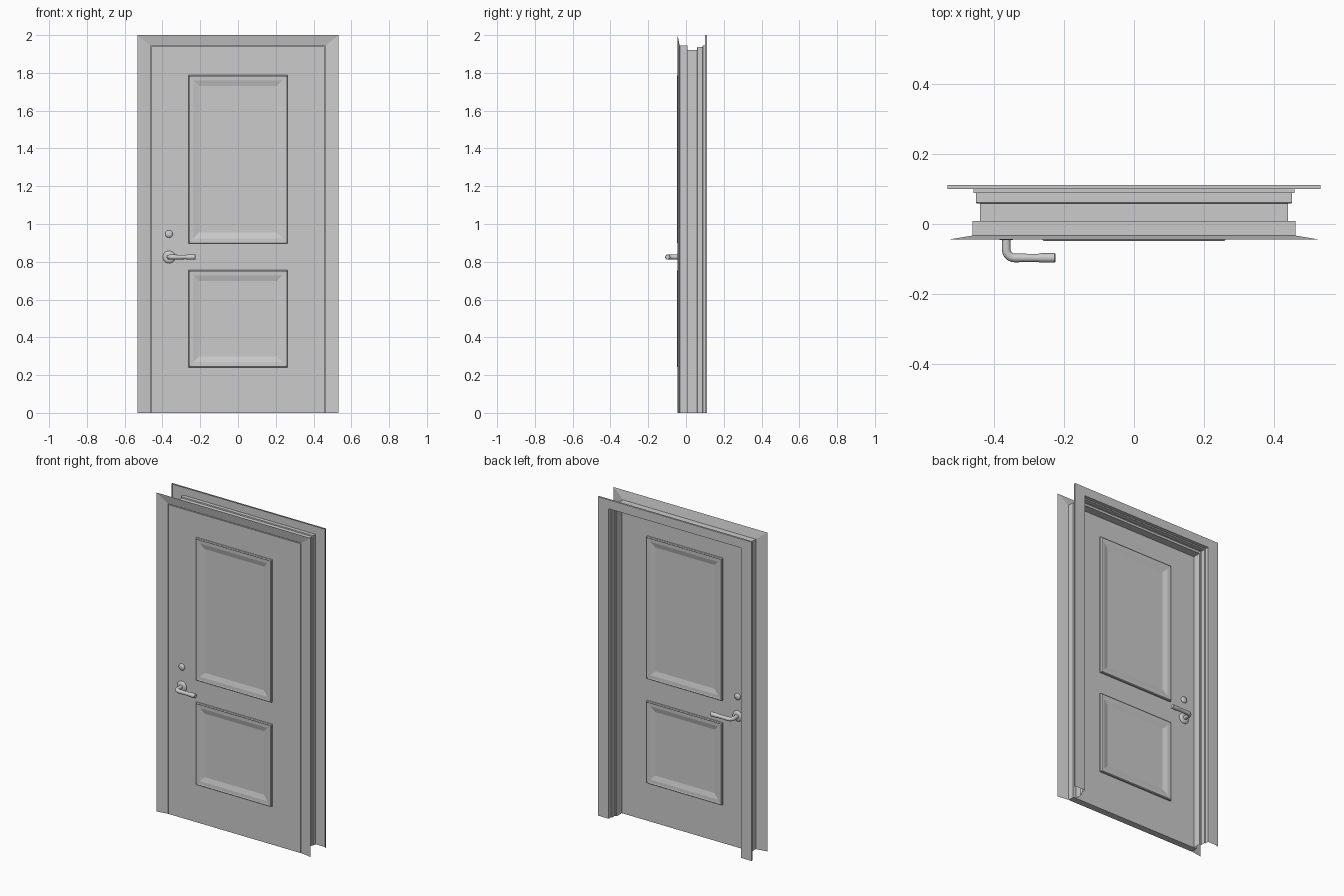
import bpy, bmesh, math
from mathutils import Matrix, Vector

if "Cube" in bpy.data.objects:
    bpy.data.objects.remove(bpy.data.objects["Cube"])

FRONT, BACK = -0.034, 0.008   # door leaf faces
HANDLE_X = -0.365


def finish(name, bm, smooth=False):
    bmesh.ops.recalc_face_normals(bm, faces=bm.faces)
    mesh = bpy.data.meshes.new(name)
    bm.to_mesh(mesh)
    bm.free()
    ob = bpy.data.objects.new(name, mesh)
    bpy.context.collection.objects.link(ob)
    if smooth:
        bpy.context.view_layer.objects.active = ob
        ob.select_set(True)
        bpy.ops.object.shade_smooth_by_angle(angle=math.radians(40))
        ob.select_set(False)
    return ob


def sweep_frame(name, profile):
    """Sweep (half width, height, y) points up, across and down the opening."""
    bm = bmesh.new()
    rows = [[bm.verts.new(p) for p in ((-w, y, 0), (-w, y, h), (w, y, h), (w, y, 0))]
            for w, h, y in profile]
    for a, b in zip(rows, rows[1:]):
        for i in range(3):
            bm.faces.new((a[i], a[i + 1], b[i + 1], b[i]))
    return finish(name, bm)


def panel(name, z0, z1, face, side):
    """Raised moulding: nested rectangles, (inset, height above leaf)."""
    bm = bmesh.new()
    steps = [(0, 0), (0, 0.009), (0.004, 0.014), (0.008, 0.011), (0.028, 0.010), (0.058, 0.002)]
    rings = []
    for inset, rise in steps:
        x, y = 0.263 - inset, face + side * rise
        rings.append([bm.verts.new(p) for p in ((-x, y, z0 + inset), (x, y, z0 + inset),
                                                (x, y, z1 - inset), (-x, y, z1 - inset))])
    for a, b in zip(rings, rings[1:]):
        for i in range(4):
            j = (i + 1) % 4
            bm.faces.new((a[i], a[j], b[j], b[i]))
    bm.faces.new(rings[-1])
    return finish(name, bm)


def lathe(name, z, face, side, profile, n=24):
    """Turned part on the leaf, (radius, height above leaf)."""
    bm = bmesh.new()
    rings = []
    for r, rise in profile:
        rings.append([bm.verts.new((HANDLE_X + r * math.cos(2 * math.pi * i / n), face + side * rise,
                                    z + r * math.sin(2 * math.pi * i / n))) for i in range(n)])
    for a, b in zip(rings, rings[1:]):
        for i in range(n):
            j = (i + 1) % n
            bm.faces.new((a[i], a[j], b[j], b[i]))
    bm.faces.new(rings[-1])
    return finish(name, bm, True)


def lever(name, z, face, side, n=16):
    """Bent lever: stem, quarter-circle elbow, then a slightly flared grip."""
    reach, bend = 0.063, 0.024
    path = [(0, 0, 0, 0.0125)]                      # x, rise, turn angle, radius
    for i in range(7):
        t = math.pi / 2 * i / 6
        path.append((bend * (1 - math.cos(t)), reach - bend + bend * math.sin(t), t, 0.0125))
    path += [(0.09, reach, math.pi / 2, 0.0115), (0.098, reach, math.pi / 2, 0.0135),
             (0.138, reach, math.pi / 2, 0.0137), (0.140, reach, math.pi / 2, 0.012)]
    bm = bmesh.new()
    rings = []
    for x, rise, t, r in path:
        ring = []
        for i in range(n):
            a = 2 * math.pi * i / n
            u = r * math.cos(a)
            ring.append(bm.verts.new((HANDLE_X + x + u * math.cos(t),
                                      face + side * (rise - u * math.sin(t)),
                                      z + r * math.sin(a))))
        rings.append(ring)
    for a, b in zip(rings, rings[1:]):
        for i in range(n):
            j = (i + 1) % n
            bm.faces.new((a[i], a[j], b[j], b[i]))
    bm.faces.new(rings[0])
    bm.faces.new(rings[-1])
    return finish(name, bm, True)


# Pressed sheet frame: sloped front casing, rebates, stop and back casing with lip
sweep_frame("door_frame", [
    (0.533, 2.0, -0.045), (0.461, 1.944, -0.033), (0.461, 1.944, 0.008), (0.440, 1.92, 0.008),
    (0.440, 1.92, 0.058), (0.449, 1.934, 0.058), (0.452, 1.937, 0.061), (0.452, 1.937, 0.088),
    (0.459, 1.944, 0.089), (0.459, 1.944, 0.112), (0.533, 2.0, 0.112), (0.533, 2.0, 0.100)])

# Door leaf
bm = bmesh.new()
bmesh.ops.create_cube(bm, size=1, matrix=Matrix.Translation(Vector((0, (FRONT + BACK) / 2, 0.97)))
                      @ Matrix.Diagonal((0.918, BACK - FRONT, 1.94, 1)))
finish("door_leaf", bm)

# Panels and hardware on both faces
for label, face, side in (("front", FRONT, -1), ("back", BACK, 1)):
    panel(label + "_upper_panel", 0.896, 1.788, face, side)
    panel(label + "_lower_panel", 0.241, 0.756, face, side)
    lathe(label + "_handle_rose", 0.825, face, side,
          [(0.033, 0), (0.033, 0.004), (0.029, 0.009), (0.02, 0.011), (0.01, 0.012)])
    lathe(label + "_lock_knob", 0.947, face, side,
          [(0.02, 0), (0.02, 0.004), (0.017, 0.008), (0.011, 0.0105), (0.004, 0.0115)])
    lever(label + "_lever", 0.825, face, side)
